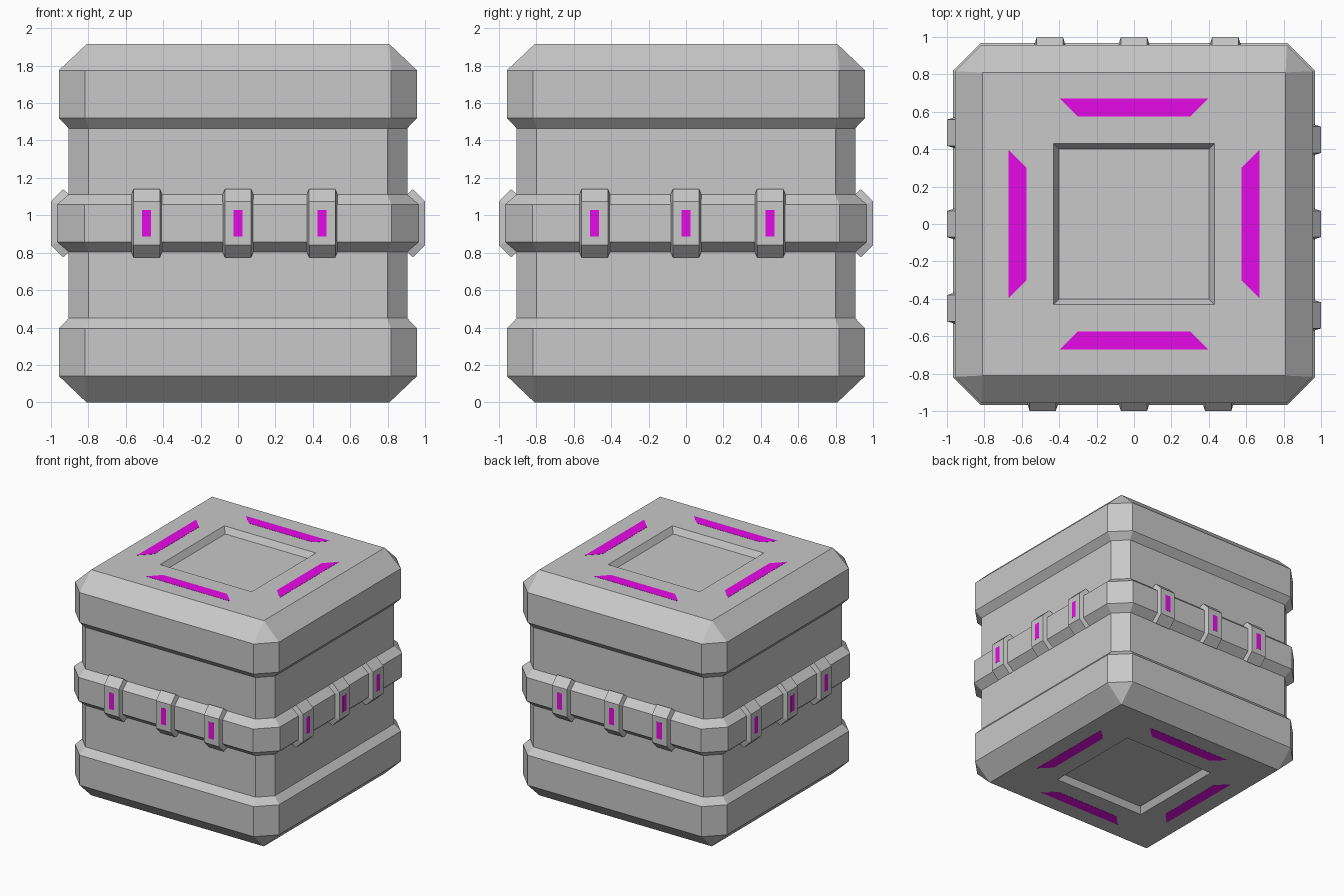
import bpy, bmesh, math
from mathutils import Matrix

cube = bpy.data.objects.get("Cube")
if cube:
    bpy.data.objects.remove(cube, do_unlink=True)

HEIGHT = 1.915


def make_material(name, rgb):
    mat = bpy.data.materials.new(name)
    mat.use_nodes = True
    color = (*rgb, 1)
    mat.diffuse_color = color
    mat.node_tree.nodes["Principled BSDF"].inputs["Base Color"].default_value = color
    return mat


grey = make_material("grey metal", (0.58, 0.58, 0.58))
magenta = make_material("magenta light", (0.8, 0.003, 0.8))


def loft(name, rings, mat, closed=False):
    """Skin a list of equal-length point rings, capping or closing the ends."""
    bm = bmesh.new()
    loops = [[bm.verts.new(p) for p in ring] for ring in rings]
    pairs = list(zip(loops, loops[1:]))
    if closed:
        pairs.append((loops[-1], loops[0]))
    else:
        bm.faces.new(loops[0])
        bm.faces.new(loops[-1])
    n = len(loops[0])
    for a, b in pairs:
        for i in range(n):
            j = (i + 1) % n
            bm.faces.new((a[i], a[j], b[j], b[i]))
    bmesh.ops.remove_doubles(bm, verts=bm.verts[:], dist=0.0005)
    bmesh.ops.recalc_face_normals(bm, faces=bm.faces[:])
    mesh = bpy.data.meshes.new(name)
    bm.to_mesh(mesh)
    bm.free()
    mesh.materials.append(mat)
    return mesh


def place(name, mesh, matrix=None):
    obj = bpy.data.objects.new(name, mesh)
    bpy.context.collection.objects.link(obj)
    if matrix:
        obj.matrix_world = matrix
    return obj


def chamfered_square(z, h, f):
    """Square of half width h whose flat sides end at f."""
    return [(f, -h, z), (h, -f, z), (h, f, z), (f, h, z),
            (-f, h, z), (-h, f, z), (-h, -f, z), (-f, -h, z)]


# Crate body: lower half of the profile (z, half width, flat half), mirrored up
lower = [(0.05, 0.40, 0.40), (0, 0.43, 0.43), (0, 0.81, 0.81),
         (0.14, 0.957, 0.817), (0.395, 0.957, 0.817), (0.45, 0.905, 0.798),
         (0.803, 0.905, 0.798), (0.857, 0.967, 0.82)]
upper = [(HEIGHT - z, h, f) for z, h, f in reversed(lower)]
place("crate_body", loft("crate_body", [chamfered_square(*r) for r in lower + upper], grey))

# Clip wrapping the middle band: narrow outer line, wider inner line
MID = HEIGHT / 2
outer = [(-0.935, -0.182), (-1.0, -0.117), (-1.0, 0.117), (-0.935, 0.182)]
inner = [(-0.90, -0.15), (-0.955, -0.10), (-0.955, 0.10), (-0.90, 0.15)]
sections = [[(-0.07, *o), (0.07, *o), (0.084, *i), (-0.084, *i)]
            for o, i in zip(outer, inner)]
clip = loft("clip", sections, grey)

# Small light on each clip and long trapezoid light on each lid edge
light = loft("clip_light", [[(-0.024, y, -0.07), (0.024, y, -0.07),
                             (0.024, y, 0.07), (-0.024, y, 0.07)]
                            for y in (-1.001, -0.997)], magenta)
strip = loft("lid_light", [[(-0.395, -0.67, z), (0.395, -0.67, z),
                            (0.30, -0.575, z), (-0.30, -0.575, z)]
                           for z in (-0.002, 0.0015)], magenta)

# Repeat on the four sides
for k, side in enumerate(("front", "left", "back", "right")):
    turn = Matrix.Rotation(k * math.pi / 2, 4, 'Z')
    for n, x in enumerate((-0.488, 0, 0.45), 1):
        spot = turn @ Matrix.Translation((x, 0, MID))
        place(f"{side}_clip_{n}", clip, spot)
        place(f"{side}_clip_light_{n}", light, spot)
    place(f"{side}_top_light", strip, turn @ Matrix.Translation((0, 0, HEIGHT)))
    place(f"{side}_bottom_light", strip, turn @ Matrix.Rotation(math.pi, 4, 'Y'))
